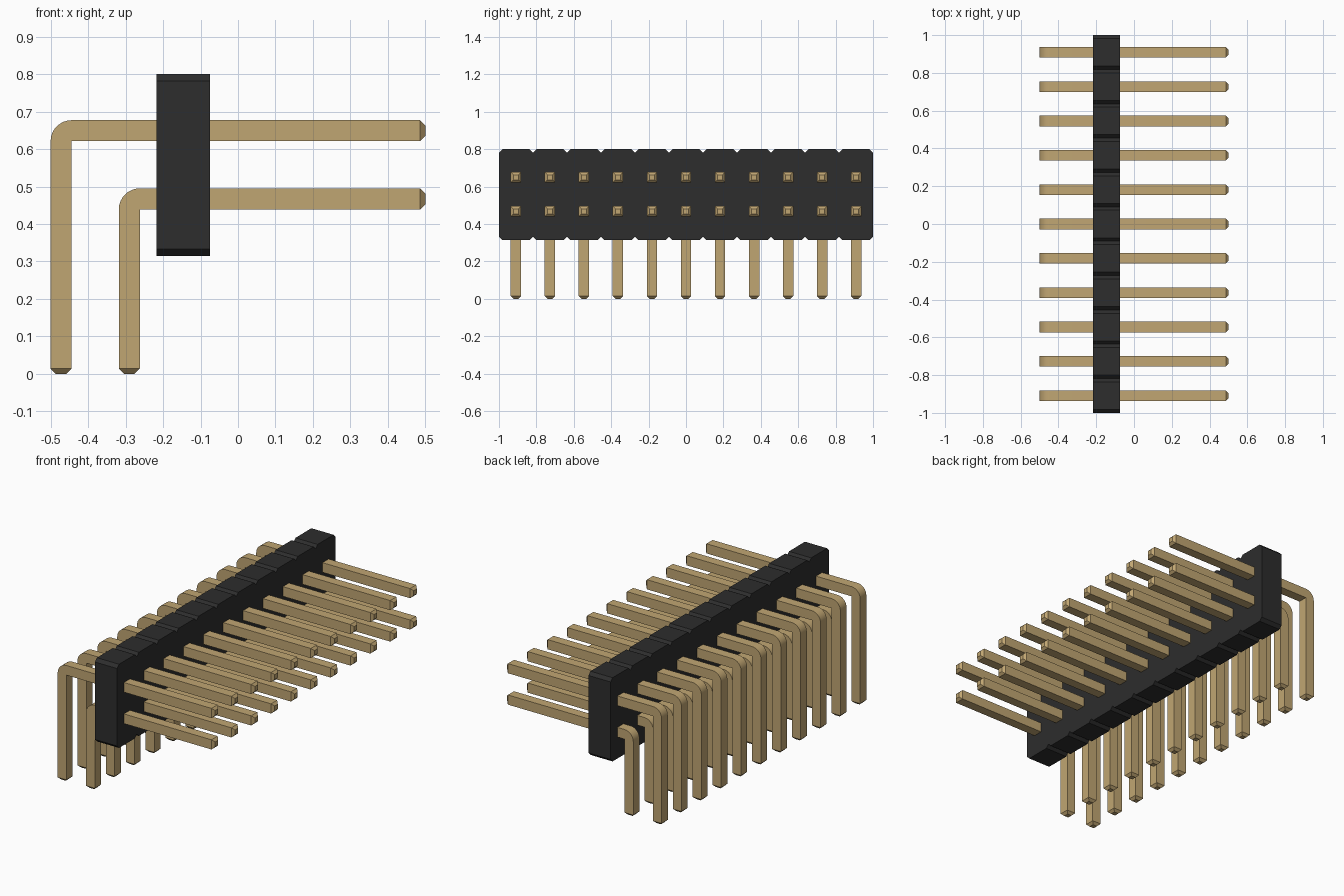
import bpy, bmesh, math

default = bpy.data.objects.get("Cube")
if default:
    bpy.data.objects.remove(default, do_unlink=True)

COUNT = 11                 # columns of pins
PITCH = 2 / COUNT
HALF = 0.028               # half thickness of a pin
TIP = 0.014                # half width and length of a pin tip


def make_material(name, rgb):
    m = bpy.data.materials.new(name)
    m.use_nodes = True
    m.diffuse_color = (*rgb, 1)
    m.node_tree.nodes["Principled BSDF"].inputs["Base Color"].default_value = (*rgb, 1)
    return m


def make_mesh(bm, name, material):
    bmesh.ops.recalc_face_normals(bm, faces=bm.faces[:])
    mesh = bpy.data.meshes.new(name)
    bm.to_mesh(mesh)
    bm.free()
    mesh.materials.append(material)
    return mesh


def add_object(name, mesh, y=0):
    ob = bpy.data.objects.new(name, mesh)
    ob.location.y = y
    bpy.context.collection.objects.link(ob)


gold = make_material("pin gold", (0.53, 0.38, 0.17))
black = make_material("housing black", (0.026, 0.026, 0.026))


# Housing: a row of chamfered cells, drawn as one outline and extruded in x
def housing_mesh(x0, x1, z0, z1, chamfer):
    top = []
    for i in range(COUNT):
        a = -1 + i * PITCH
        b = a + PITCH
        top += [(a, chamfer), (a + chamfer, 0), (b - chamfer, 0)]
    top.append((1, chamfer))
    outline = [(y, z1 - d) for y, d in top] + [(y, z0 + d) for y, d in reversed(top)]
    bm = bmesh.new()
    face = bm.faces.new([bm.verts.new((x0, y, z)) for y, z in outline])
    side = bmesh.ops.extrude_face_region(bm, geom=[face])["geom"]
    moved = [v for v in side if isinstance(v, bmesh.types.BMVert)]
    bmesh.ops.translate(bm, verts=moved, vec=(x1 - x0, 0, 0))
    return make_mesh(bm, "housing", black)


# Pin: square section swept up, round the bend and out, with tapered tips
def pin_mesh(name, x, z):
    size = 2 * HALF
    inner = (x + HALF, z - HALF)
    rings = []             # outer point, inner point, half width in y
    for height, half in ((0, TIP), (TIP, HALF)):
        rings.append(((x - half, height), (x + half, height), half))
    steps = 8
    for i in range(steps + 1):
        t = math.pi / 2 * i / steps
        outer = (inner[0] - size * math.cos(t), inner[1] + size * math.sin(t))
        rings.append((outer, inner, HALF))
    for end, half in ((0.5 - TIP, HALF), (0.5, TIP)):
        rings.append(((end, z + half), (end, z - half), half))

    bm = bmesh.new()
    loops = []
    for (ox, oz), (ix, iz), h in rings:
        corners = ((ox, -h, oz), (ox, h, oz), (ix, h, iz), (ix, -h, iz))
        loops.append([bm.verts.new(c) for c in corners])
    for a, b in zip(loops, loops[1:]):
        for k in range(4):
            n = (k + 1) % 4
            bm.faces.new((a[k], a[n], b[n], b[k]))
    bm.faces.new(loops[0])
    bm.faces.new(loops[-1])
    bmesh.ops.remove_doubles(bm, verts=bm.verts[:], dist=0.0001)
    mesh = make_mesh(bm, name, gold)
    mesh.polygons.foreach_set("use_smooth", [True] * len(mesh.polygons))
    mesh.set_sharp_from_angle(angle=math.radians(25))
    return mesh


add_object("housing", housing_mesh(-0.217, -0.075, 0.315, 0.80, 0.018))

# Two rows of bent pins
for name, x, z in (("upper_pin", -0.472, 0.649), ("lower_pin", -0.29, 0.467)):
    mesh = pin_mesh(name, x, z)
    for i in range(COUNT):
        add_object(f"{name}_{i + 1}", mesh, (i - (COUNT - 1) / 2) * PITCH)
